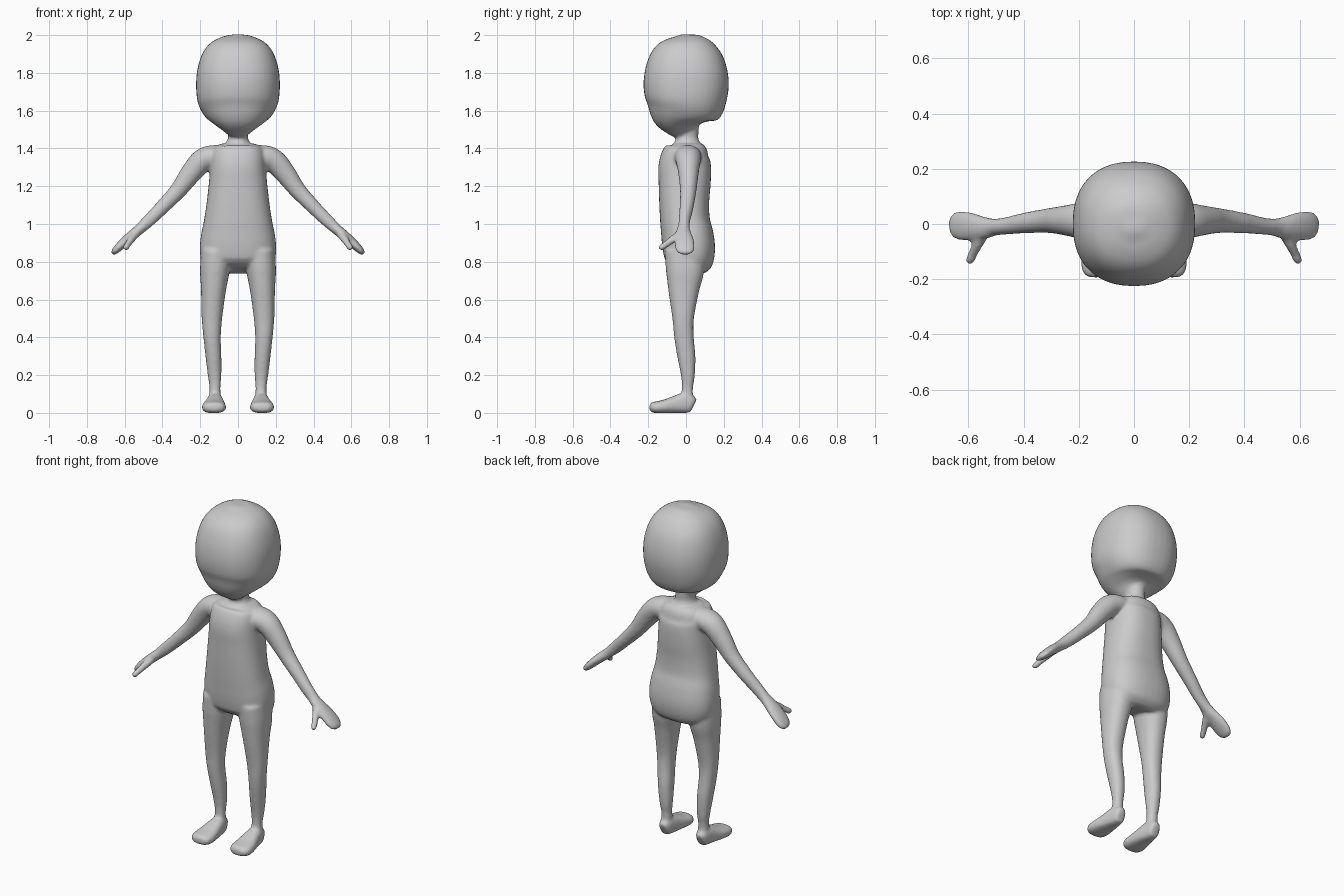
import bpy, bmesh, math
from mathutils import Vector

SEG, SUB = 40, 5
bm = bmesh.new()


def catmull(p0, p1, p2, p3, t):
    return [0.5 * (2 * b + (c - a) * t + (2 * a - 5 * b + 4 * c - d) * t * t
                   + (3 * b - a - 3 * c + d) * t ** 3)
            for a, b, c, d in zip(p0, p1, p2, p3)]


def loft(sections, side=Vector((0, 1, 0)), power=2.0, sx=1):
    """Closed smooth tube through (x, y, z, half_u, half_v); v runs along 'side'."""
    s = [(sx * p[0],) + tuple(p[1:]) for p in sections]
    pts = []
    for i in range(len(s) - 1):
        q = (s[max(i - 1, 0)], s[i], s[i + 1], s[min(i + 2, len(s) - 1)])
        pts += [catmull(*q, k / SUB) for k in range(SUB)]
    pts.append(s[-1])
    rings = []
    for i, p in enumerate(pts):
        a, b = pts[max(i - 1, 0)], pts[min(i + 1, len(pts) - 1)]
        tangent = (Vector(b[:3]) - Vector(a[:3])).normalized()
        u = side.cross(tangent).normalized()
        v = tangent.cross(u)
        ring = []
        for k in range(SEG):
            c, n = math.cos(2 * math.pi * k / SEG), math.sin(2 * math.pi * k / SEG)
            cu = math.copysign(abs(c) ** (2 / power), c)
            cv = math.copysign(abs(n) ** (2 / power), n)
            ring.append(bm.verts.new(Vector(p[:3]) + u * cu * p[3] + v * cv * p[4]))
        rings.append(ring)
    for r0, r1 in zip(rings, rings[1:]):
        for k in range(SEG):
            j = (k + 1) % SEG
            bm.faces.new((r0[k], r0[j], r1[j], r1[k]))
    bm.faces.new(rings[0][::-1])
    bm.faces.new(rings[-1])


def upright(rows, **kw):
    """Vertical loft from rows (z, x_centre, half_width, y_front, y_back)."""
    loft([(x, (f + b) / 2, z, w, (b - f) / 2) for z, x, w, f, b in rows], **kw)


# head: rounded, slightly square
upright([(1.475, 0, .045, -.045, .055), (1.505, 0, .085, -.10, .085),
         (1.535, 0, .135, -.158, .132), (1.57, 0, .175, -.192, .168),
         (1.64, 0, .212, -.214, .208), (1.73, 0, .222, -.225, .226),
         (1.82, 0, .215, -.216, .218), (1.90, 0, .190, -.188, .190),
         (1.955, 0, .150, -.145, .148), (1.985, 0, .098, -.095, .097),
         (2.000, 0, .045, -.045, .045), (2.004, 0, .008, -.008, .008)], power=2.3)

# neck
upright([(1.36, 0, .075, -.075, .085), (1.42, 0, .068, -.066, .078),
         (1.45, 0, .054, -.055, .066), (1.48, 0, .052, -.053, .066),
         (1.53, 0, .06, -.06, .07)])

# torso and hips
upright([(.755, 0, .13, -.07, .085), (.775, 0, .172, -.098, .122),
         (.81, 0, .195, -.113, .146), (.87, 0, .202, -.123, .154),
         (.94, 0, .196, -.131, .145), (1.02, 0, .180, -.137, .126),
         (1.12, 0, .165, -.142, .123), (1.22, 0, .154, -.145, .131),
         (1.30, 0, .147, -.146, .133), (1.36, 0, .143, -.130, .129),
         (1.40, 0, .130, -.098, .115), (1.425, 0, .09, -.066, .085)], power=2.4)

for sx in (1, -1):
    # leg
    upright([(.86, .115, .080, -.112, .10), (.75, .123, .078, -.106, .095),
             (.65, .130, .066, -.094, .070), (.50, .138, .054, -.072, .042),
             (.40, .137, .046, -.062, .041), (.30, .130, .042, -.046, .050),
             (.20, .124, .036, -.027, .047), (.13, .122, .029, -.022, .037),
             (.04, .122, .034, -.03, .038)], power=2.2, sx=sx)
    # foot, heel to toe with a flat sole
    loft([(.122, .043, .042, .018, .026), (.122, .032, .046, .032, .044),
          (.122, -.01, .052, .041, .053), (.123, -.06, .044, .051, .045),
          (.126, -.11, .035, .061, .036), (.128, -.155, .030, .064, .031),
          (.129, -.182, .029, .052, .026), (.129, -.193, .029, .032, .014)],
         side=Vector((0, 0, 1)), power=2.6, sx=sx)
    # arm
    loft([(.06, .01, 1.36, .050, .060), (.13, .01, 1.358, .060, .072),
          (.19, .012, 1.335, .062, .066), (.25, .013, 1.268, .056, .054),
          (.315, .012, 1.180, .045, .044), (.40, .003, 1.090, .038, .037),
          (.47, -.008, 1.020, .034, .031), (.53, -.012, .965, .028, .031)], sx=sx)
    # mitten hand
    loft([(.49, -.01, 1.00, .026, .028), (.54, -.014, .957, .028, .040),
          (.585, -.010, .920, .026, .050), (.625, -.006, .883, .023, .054),
          (.652, -.004, .856, .018, .046), (.666, -.004, .842, .011, .024)], sx=sx)
    # thumb
    loft([(.535, -.02, .955, .02, .02), (.562, -.066, .922, .020, .021),
          (.582, -.105, .893, .017, .018), (.593, -.130, .876, .017, .017),
          (.598, -.143, .868, .010, .010)], side=Vector((0, 0, 1)), sx=sx)

bmesh.ops.recalc_face_normals(bm, faces=bm.faces)
mesh = bpy.data.meshes.new("body")
bm.to_mesh(mesh)
bm.free()
body = bpy.data.objects.new("body", mesh)
bpy.context.collection.objects.link(body)

# fuse the parts and soften the joins
grey = bpy.data.materials.new("plain grey")
grey.diffuse_color = (.6, .6, .6, 1)
mesh.materials.append(grey)
fuse = body.modifiers.new("fuse", 'REMESH')
fuse.mode = 'VOXEL'
fuse.voxel_size = .008
fuse.use_smooth_shade = True
soften = body.modifiers.new("soften", 'SMOOTH')
soften.factor = .5
soften.iterations = 10
bpy.context.view_layer.objects.active = body
body.select_set(True)
for name in ("fuse", "soften"):
    bpy.ops.object.modifier_apply(modifier=name)
bpy.ops.object.shade_smooth()
